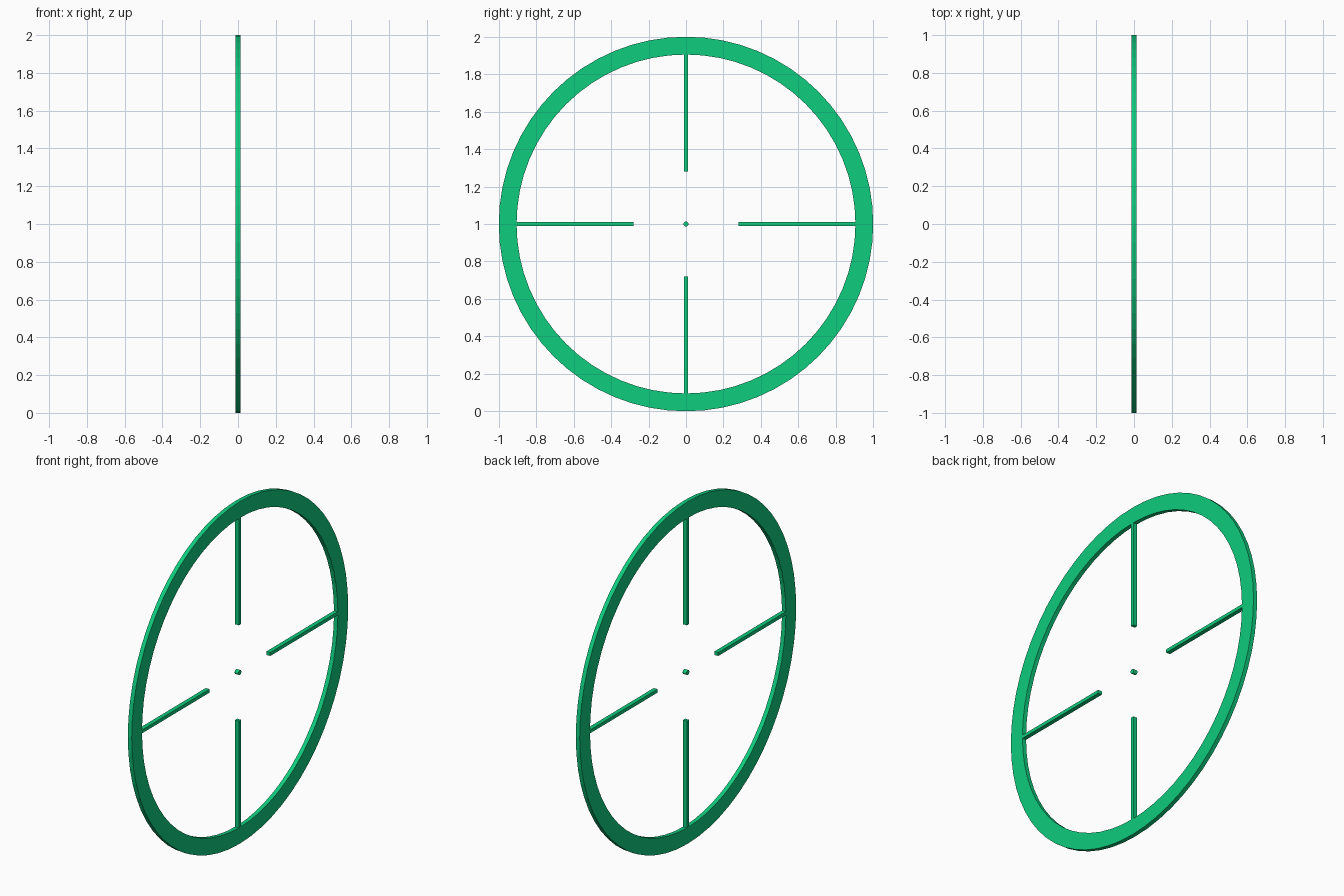
import bpy, bmesh, math
from mathutils import Matrix

if "Cube" in bpy.data.objects:
    bpy.data.objects.remove(bpy.data.objects["Cube"])

green = bpy.data.materials.new("reticle green")
green.diffuse_color = (0.0044, 0.604, 0.205, 1)
green.use_nodes = True
green.node_tree.nodes["Principled BSDF"].inputs["Base Color"].default_value = green.diffuse_color
T = 0.0125  # half thickness


def finish(bm, name):
    bmesh.ops.recalc_face_normals(bm, faces=bm.faces)
    me = bpy.data.meshes.new(name)
    bm.to_mesh(me)
    bm.free()
    ob = bpy.data.objects.new(name, me)
    me.materials.append(green)
    bpy.context.collection.objects.link(ob)


# outer ring: rectangular section swept round the x axis
bm = bmesh.new()
N = 64
loops = []
for i in range(N):
    a = 2 * math.pi * i / N
    loops.append([bm.verts.new((x, r * math.cos(a), 1 + r * math.sin(a)))
                  for x, r in ((-T, 0.905), (T, 0.905), (T, 1), (-T, 1))])
for i in range(N):
    p, q = loops[i], loops[(i + 1) % N]
    for k in range(4):
        m = (k + 1) % 4
        bm.faces.new((p[k], p[m], q[m], q[k]))
finish(bm, "outer_ring")

# four crosshair bars
for k, name in enumerate(("right_bar", "top_bar", "left_bar", "bottom_bar")):
    bm = bmesh.new()
    bmesh.ops.create_cube(bm, size=1, matrix=Matrix.Translation((0, 0, 1))
                          @ Matrix.Rotation(k * math.pi / 2, 4, 'X')
                          @ Matrix.Translation((0, 0.594, 0))
                          @ Matrix.Diagonal((2 * T, 0.628, 0.02, 1)))
    finish(bm, name)

# centre dot
bm = bmesh.new()
bmesh.ops.create_cone(bm, cap_ends=True, segments=12, radius1=0.0135, radius2=0.0135, depth=2 * T,
                      matrix=Matrix.Translation((0, 0, 1)) @ Matrix.Rotation(math.pi / 2, 4, 'Y'))
finish(bm, "centre_dot")
